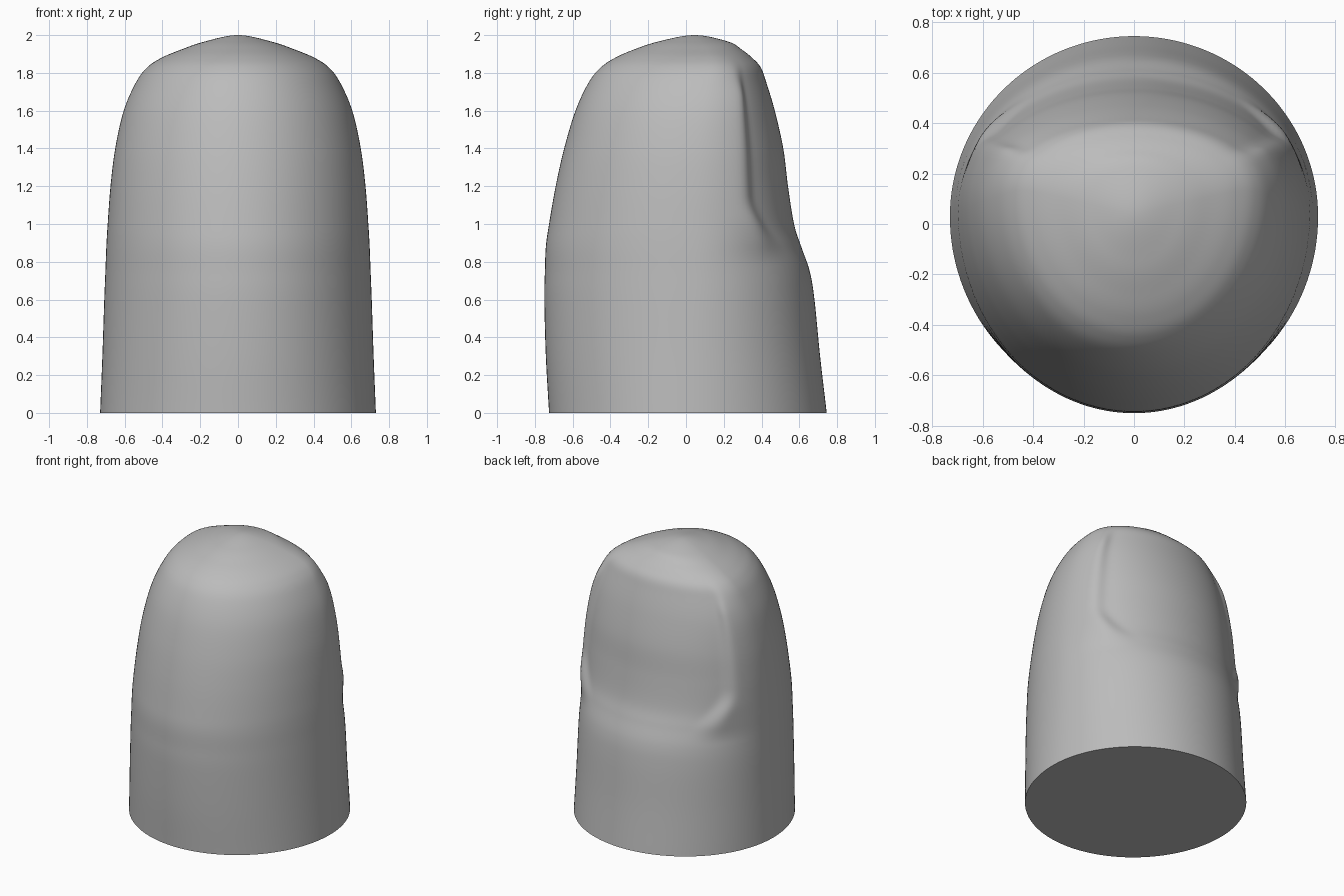
import bpy, bmesh
from math import sin, cos, tau
from mathutils import Vector

cube = bpy.data.objects.get("Cube")
if cube:
    bpy.data.objects.remove(cube)

SIDES, STEPS = 144, 8

# Fingertip outline: height, half width, front y, back y, y of widest point
OUTLINE = [Vector(row) for row in (
    (0, .73, -.725, .745, .03),
    (.3, .718, -.742, .71, .04),
    (.6, .708, -.75, .68, .05),
    (.75, .702, -.747, .655, .05),
    (.88, .697, -.742, .61, .05),
    (1, .69, -.725, .572, .05),
    (1.2, .675, -.69, .54, .06),
    (1.4, .65, -.645, .515, .07),
    (1.6, .605, -.585, .47, .09),
    (1.75, .54, -.515, .425, .11),
    (1.83, .48, -.45, .395, .13),
    (1.88, .405, -.375, .35, .13),
    (1.92, .31, -.285, .3, .11),
    (1.965, .18, -.15, .225, .08),
    (2, 0, .045, .045, .045))]


def smooth(a, b, v):
    k = min(max((v - a) / (b - a), 0), 1)
    return k * k * (3 - 2 * k)


def spline(p, q, r, s, k):
    return q + (r - p) * k / 2 + (p * 2 - q * 5 + r * 4 - s) * k**2 / 2 \
        + (q * 3 - p - r * 3 + s) * k**3 / 2


def ring_points(z, width, front, back, mid):
    # Flesh swells beside the nail, leaving the nail plate recessed
    swell = .12 * smooth(.78, 1.05, z) * (1 - smooth(1.66, 1.9, z))
    corner = .2 * (1 - smooth(.84, 1.15, z))
    for i in range(SIDES):
        c, s = cos(tau * i / SIDES), sin(tau * i / SIDES)
        if s < 0:
            depth = mid - front
        else:
            depth = back - mid + swell * (1 - smooth(.36 + corner, .64 + corner, s))
        yield Vector((width * c, mid + depth * s, z))


# Smooth the outline, with a mirrored row past the tip to round it off
below = OUTLINE[0] * 2 - OUTLINE[1]
last = OUTLINE[-2]
beyond = Vector((last[0], -last[1], last[3], last[2], last[4]))
rows = [below] + OUTLINE + [beyond]
levels = [spline(*rows[i:i + 4], j / STEPS)
          for i in range(len(OUTLINE) - 1) for j in range(STEPS)]

# Loft the rings and close both ends
bm = bmesh.new()
rings = [[bm.verts.new(p) for p in ring_points(*level)] for level in levels]
for low, high in zip(rings, rings[1:]):
    for i in range(SIDES):
        j = (i + 1) % SIDES
        bm.faces.new((low[i], low[j], high[j], high[i]))
bm.faces.new(rings[0][::-1])
tip = bm.verts.new((0, OUTLINE[-1][2], OUTLINE[-1][0]))
for i in range(SIDES):
    bm.faces.new((rings[-1][i], rings[-1][(i + 1) % SIDES], tip))

mesh = bpy.data.meshes.new("fingertip")
bm.to_mesh(mesh)
bm.free()
fingertip = bpy.data.objects.new("fingertip", mesh)
bpy.context.collection.objects.link(fingertip)

# Plain grey surface
grey = bpy.data.materials.new("plain grey")
grey.use_nodes = True
color = (.5, .5, .5, 1)
grey.diffuse_color = color
grey.node_tree.nodes["Principled BSDF"].inputs["Base Color"].default_value = color
mesh.materials.append(grey)

bpy.ops.object.select_all(action='DESELECT')
fingertip.select_set(True)
bpy.context.view_layer.objects.active = fingertip
bpy.ops.object.shade_smooth_by_angle(angle=.9)
